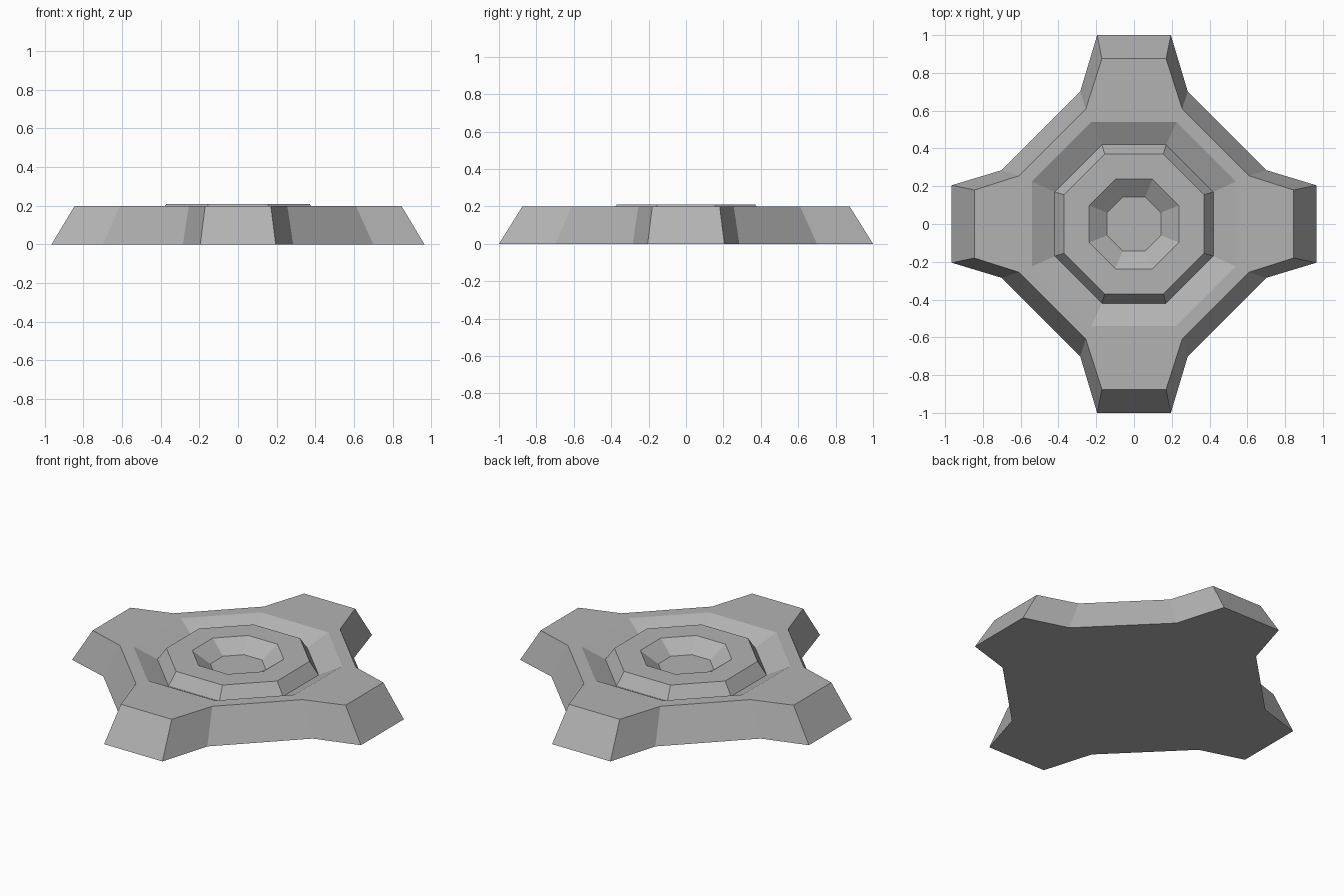
import bpy
import bmesh

cube = bpy.data.objects.get("Cube")
if cube:
    bpy.data.objects.remove(cube, do_unlink=True)

# Single stone grey
grey = bpy.data.materials.new("stone grey")
grey.use_nodes = True
colour = (0.45, 0.45, 0.45, 1)
grey.diffuse_color = colour
grey.node_tree.nodes["Principled BSDF"].inputs["Base Color"].default_value = colour


def mirrored_ring(bm, quarter, z):
    """Mirror one quarter outline (from +x to +y) into a full counter-clockwise loop."""
    verts = []
    for sx, sy in ((1, 1), (-1, 1), (-1, -1), (1, -1)):
        made = {}
        for x, y in (quarter if sx == sy else quarter[::-1]):
            if (x, y) not in made:
                made[x, y] = bm.verts.new((x * sx, y * sy, z))
            verts.append(made[x, y])
    return verts


def octagon(near, far):
    # Corners are doubled so the loop matches the cross outline point for point
    return [(far, near)] * 2 + [(near, far)] * 2


def skin(bm, lower, upper):
    n = len(lower)
    for i in range(n):
        j = (i + 1) % n
        corners = list(dict.fromkeys((lower[i], lower[j], upper[j], upper[i])))
        if len(corners) > 2:
            bm.faces.new(corners)


# Cross-shaped plinth, ring groove, raised collar and central basin
levels = [
    ([(0.965, 0.205), (0.70, 0.285), (0.285, 0.70), (0.195, 1.0)], 0.0),
    ([(0.845, 0.18), (0.61, 0.255), (0.255, 0.61), (0.17, 0.875)], 0.2),
    (octagon(0.225, 0.54), 0.2),
    (octagon(0.17, 0.42), 0.136),
    (octagon(0.155, 0.37), 0.21),
    (octagon(0.098, 0.237), 0.21),
    (octagon(0.06, 0.143), 0.14),
]

bm = bmesh.new()
rings = [mirrored_ring(bm, quarter, z) for quarter, z in levels]
for lower, upper in zip(rings, rings[1:]):
    skin(bm, lower, upper)
bm.faces.new(rings[0][::-1])
bm.faces.new(list(dict.fromkeys(rings[-1])))
bmesh.ops.recalc_face_normals(bm, faces=bm.faces)

mesh = bpy.data.meshes.new("pedestal_base")
bm.to_mesh(mesh)
bm.free()
mesh.materials.append(grey)
base = bpy.data.objects.new("pedestal_base", mesh)
bpy.context.collection.objects.link(base)
